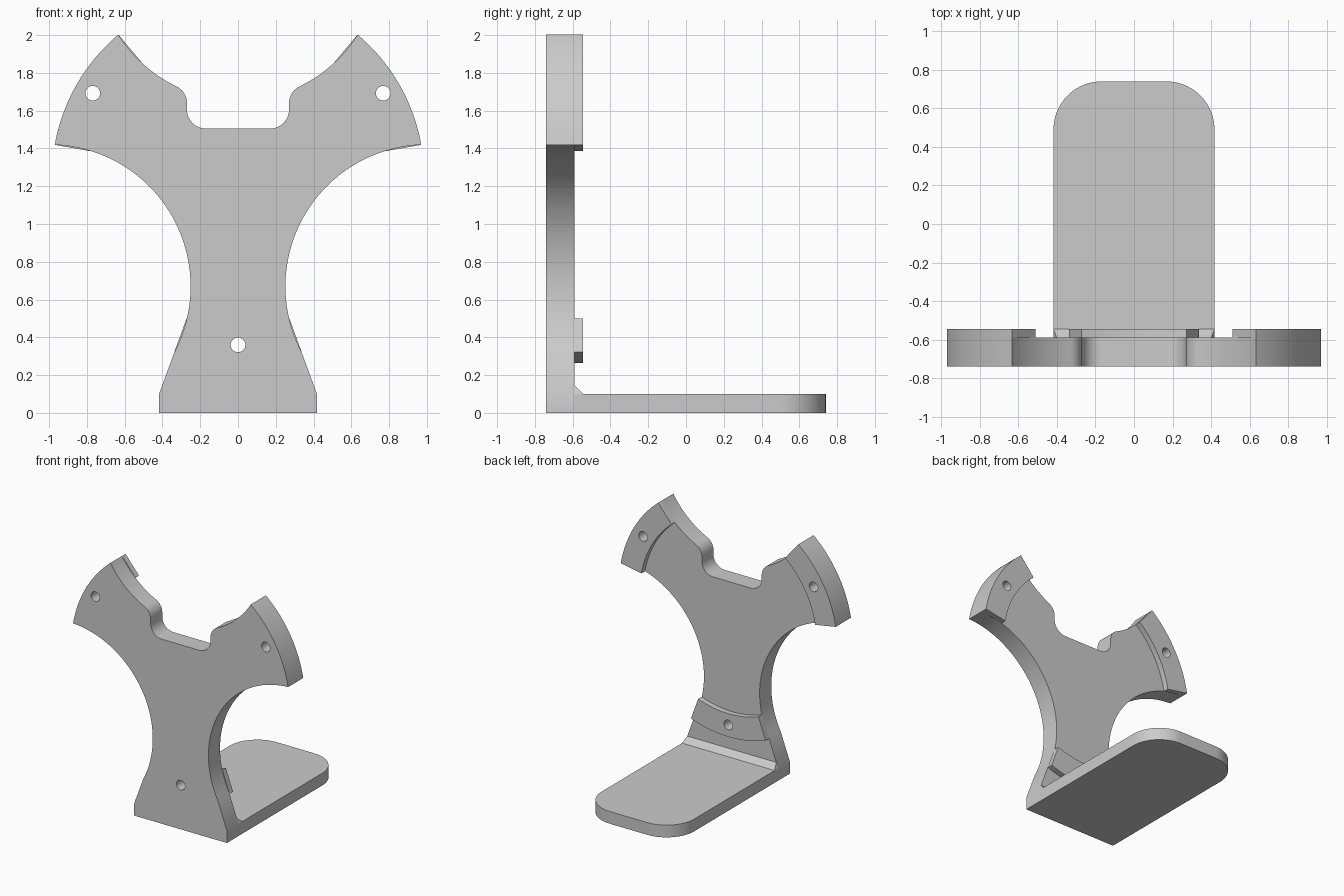
import bpy, bmesh
from math import sin, cos, radians
from mathutils import Vector

cube = bpy.data.objects.get("Cube")
if cube:
    bpy.data.objects.remove(cube)

grey = bpy.data.materials.new("plain_grey")
grey.use_nodes = True
colour = (0.6, 0.6, 0.6, 1)
grey.diffuse_color = colour
grey.node_tree.nodes["Principled BSDF"].inputs["Base Color"].default_value = colour

CENTRE = 1.248                 # height of the shared centre of the three arms
OUTER, INNER, HOLES = 0.985, 0.796, 0.888
FRONT, BACK, PAD_BACK = -0.74, -0.59, -0.545
BASE_W, BASE_T = 0.418, 0.1
SCOOP_D, SCOOP_R = 1.156, 0.75  # concave arcs between the arms


def arc(cx, cy, r, start, end, n=24):
    angles = [radians(start + (end - start) * i / n) for i in range(n + 1)]
    return [(cx + r * cos(a), cy + r * sin(a)) for a in angles]


def mirrored(half):
    return half + [(-x, y) for x, y in reversed(half)]


def hole(angle):
    a = radians(angle)
    return arc(HOLES * cos(a), CENTRE + HOLES * sin(a), 0.039, 0, 360, 32)


def prism(name, loops, place, depth):
    """Fill the first loop, leave the others open as holes, and extrude."""
    bm = bmesh.new()
    for loop in loops:
        verts = [bm.verts.new(place(*p)) for p in loop]
        for a, b in zip(verts, verts[1:] + verts[:1]):
            bm.edges.new((a, b))
    bmesh.ops.remove_doubles(bm, verts=bm.verts[:], dist=0.0005)
    direction = Vector(depth)
    bmesh.ops.triangle_fill(bm, edges=bm.edges[:], use_beauty=True,
                            normal=direction.normalized())
    new = bmesh.ops.extrude_face_region(bm, geom=bm.faces[:], use_keep_orig=True)
    moved = [g for g in new["geom"] if isinstance(g, bmesh.types.BMVert)]
    bmesh.ops.translate(bm, verts=moved, vec=direction)
    bmesh.ops.recalc_face_normals(bm, faces=bm.faces[:])
    mesh = bpy.data.meshes.new(name)
    bm.to_mesh(mesh)
    bm.free()
    mesh.materials.append(grey)
    obj = bpy.data.objects.new(name, mesh)
    bpy.context.collection.objects.link(obj)
    bpy.ops.object.select_all(action="DESELECT")
    obj.select_set(True)
    bpy.context.view_layer.objects.active = obj
    bpy.ops.object.shade_smooth_by_angle(angle=radians(30))
    return obj


# Upright three-armed plate with a rounded notch at the top
side_x = SCOOP_D * cos(radians(30))
side_z = CENTRE - SCOOP_D / 2
half = [(BASE_W, 0), (BASE_W, BASE_T)]
half += arc(side_x, side_z, SCOOP_R, 207.6, 92.4, 48)
half += arc(0, CENTRE, OUTER, 10, 50)
half += arc(0, CENTRE + SCOOP_D, SCOOP_R, 327.6, 295.8)
half += arc(0.37, 1.639, 0.1, 115.8, 180, 12)
half += arc(0.17, 1.605, 0.1, 0, -90, 12)
arms = {"left_pad": 30, "right_pad": 150, "lower_pad": 270}
prism("upright_plate", [mirrored(half)] + [hole(a) for a in arms.values()],
      lambda x, z: (x, FRONT, z), (0, BACK - FRONT, 0))

# Raised ring-shaped pads on the back of each arm
for name, a in arms.items():
    ring = arc(0, CENTRE, OUTER, a - 20, a + 20) + arc(0, CENTRE, INNER, a + 20, a - 20)
    prism(name, [ring, hole(a)], lambda x, z: (x, BACK, z), (0, PAD_BACK - BACK, 0))

# Base slab with rounded rear corners
corner = 0.25
slab = [(BASE_W, BACK)] + arc(BASE_W - corner, 0.74 - corner, corner, 0, 90)
prism("base_slab", [mirrored(slab)], lambda x, y: (x, y, 0), (0, 0, BASE_T))

# Sloped strip in the inner corner, narrowing with the plate
strip = prism("corner_strip",
              [[(BACK, BASE_T), (PAD_BACK, BASE_T), (BACK, BASE_T + 0.045)]],
              lambda y, z: (-BASE_W, y, z), (2 * BASE_W, 0, 0))
for v in strip.data.vertices:
    if v.co.z > BASE_T + 0.01:
        v.co.x *= 0.96
